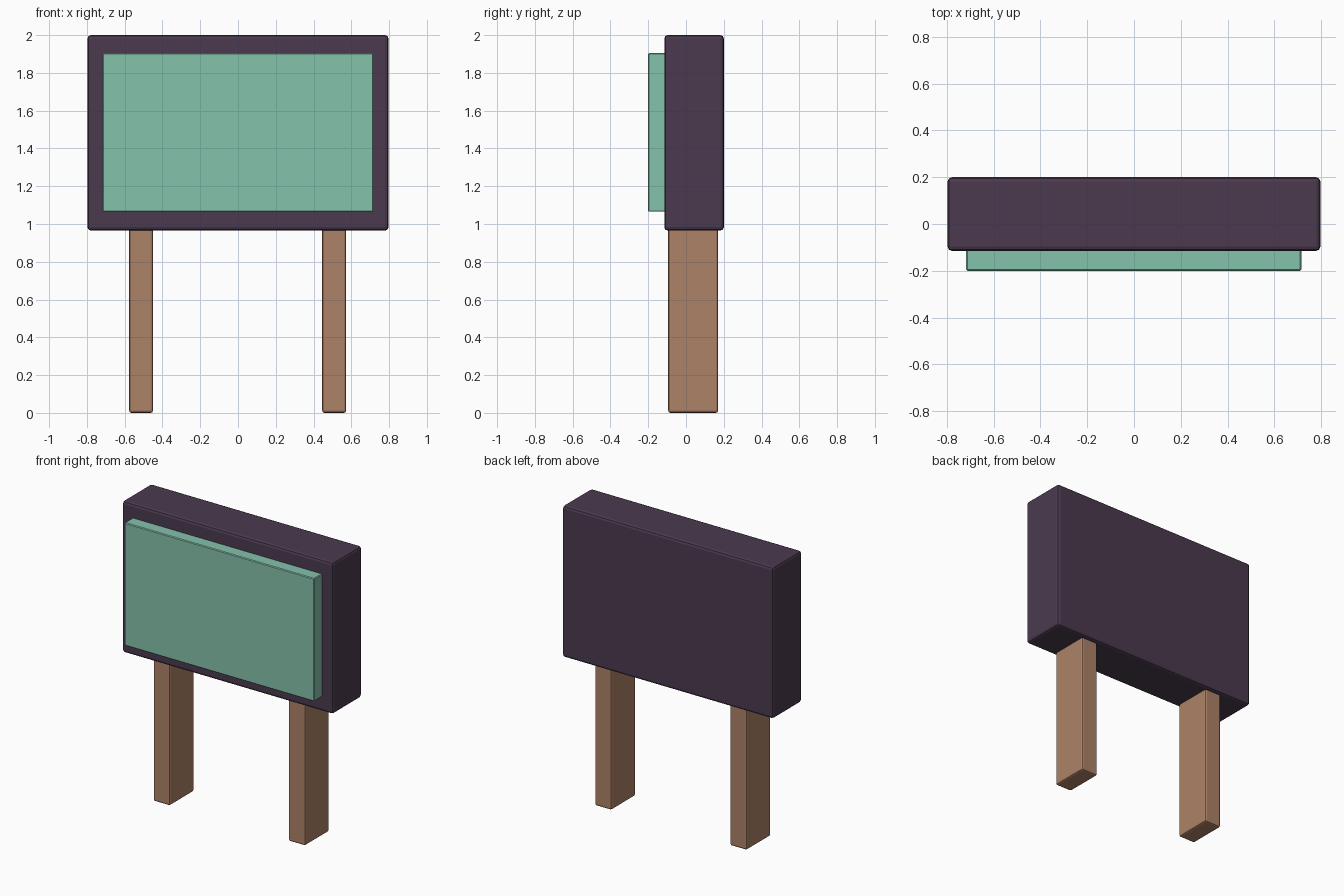
import bpy

if "Cube" in bpy.data.objects:
    bpy.data.objects.remove(bpy.data.objects["Cube"])


def material(name, rgb):
    m = bpy.data.materials.new(name)
    m.diffuse_color = (*rgb, 1.0)
    m.use_nodes = True
    m.node_tree.nodes["Principled BSDF"].inputs["Base Color"].default_value = m.diffuse_color
    return m


def box(name, lo, hi, mat, bevel, segments=2):
    """Bevelled box between two opposite corners."""
    bpy.ops.mesh.primitive_cube_add(size=1, location=[(a + b) / 2 for a, b in zip(lo, hi)])
    ob = bpy.context.object
    ob.name = name
    ob.scale = [b - a for a, b in zip(lo, hi)]
    bpy.ops.object.transform_apply(location=False, rotation=False, scale=True)
    ob.data.materials.append(mat)
    mod = ob.modifiers.new("Bevel", 'BEVEL')
    mod.width = bevel
    mod.segments = segments
    return ob


purple = material("dark purple", (0.070, 0.042, 0.076))
teal = material("pale teal", (0.235, 0.539, 0.413))
wood = material("brown wood", (0.423, 0.223, 0.136))

# Sign body
box("sign_body", (-0.797, -0.115, 0.965), (0.797, 0.20, 2.0), purple, 0.018)

# Raised front panel
box("front_panel", (-0.718, -0.20, 1.065), (0.716, -0.10, 1.905), teal, 0.005, 1)

# Posts
for side, x in (("left", -0.513), ("right", 0.509)):
    box(side + "_post", (x - 0.063, -0.094, 0.0), (x + 0.063, 0.17, 0.985), wood, 0.012)
